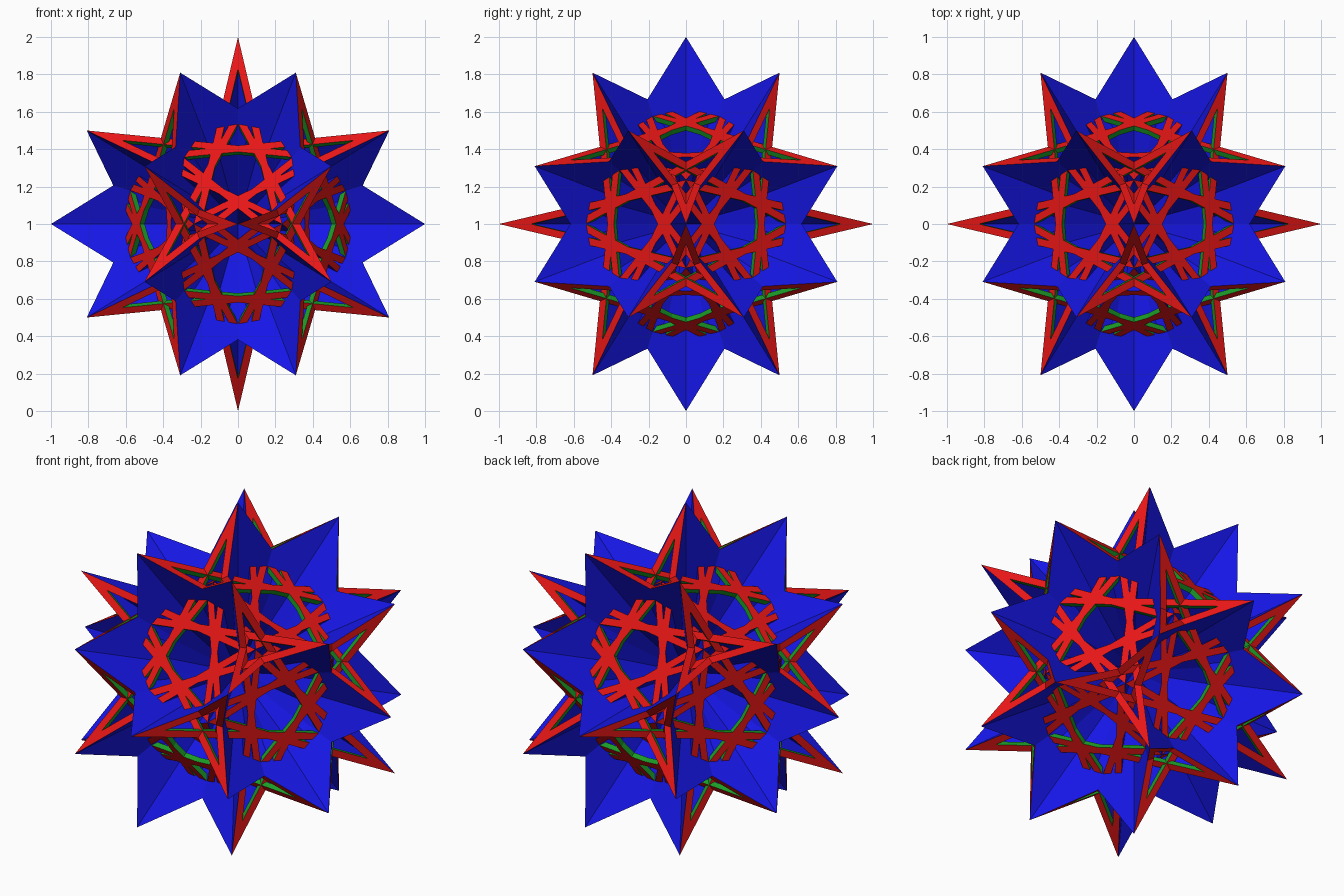
import bpy, bmesh, math
from mathutils import Vector

if "Cube" in bpy.data.objects:
    bpy.data.objects.remove(bpy.data.objects["Cube"])

PHI = (1 + math.sqrt(5)) / 2
CENTRE = Vector((0, 0, 1))


def signed_cyclic(a, b, c):
    """All sign changes and cyclic shifts of one point, without repeats."""
    points = set()
    for sa in (1, -1):
        for sb in (1, -1):
            for sc in (1, -1):
                p = (a * sa + 0.0, b * sb + 0.0, c * sc + 0.0)
                for k in range(3):
                    points.add(tuple(q + 0.0 for q in p[k:] + p[:k]))
    return [Vector(p) for p in sorted(points)]


def material(name, colour):
    m = bpy.data.materials.new(name)
    m.diffuse_color = (*colour, 1)
    m.use_nodes = True
    m.node_tree.nodes["Principled BSDF"].inputs["Base Color"].default_value = m.diffuse_color
    return m


def make_object(name, quads, mat):
    mesh = bpy.data.meshes.new(name)
    bm = bmesh.new()
    for quad in quads:
        bm.faces.new([bm.verts.new(p + CENTRE) for p in quad])
    bmesh.ops.remove_doubles(bm, verts=bm.verts, dist=1e-5)
    bm.to_mesh(mesh)
    bm.free()
    mesh.materials.append(mat)
    obj = bpy.data.objects.new(name, mesh)
    bpy.context.collection.objects.link(obj)


red = material("red", (0.8, 0.008, 0.008))
blue = material("blue", (0.008, 0.008, 0.8))
green = material("green", (0.01, 0.32, 0.02))

# Thirty spike tips, twenty notch corners and twelve star directions
tips = signed_cyclic(1, 0, 0) + signed_cyclic(PHI / 2, 1 / (2 * PHI), 0.5)
k = 1 / PHI ** 2
notches = signed_cyclic(k, k, k) + signed_cyclic(k / PHI, k * PHI, 0)
axes = [a.normalized() for a in signed_cyclic(0, PHI, 1)]

# Blue rhombi through the middle, two crossing at every spike
rhombi = []
for t in tips:
    if tuple(t) < tuple(-t):
        continue
    for n in notches:
        if abs(t.dot(n)) < 1e-4 and tuple(n) > tuple(-n):
            rhombi.append([t, n, -t, -n])
make_object("crossing_rhombi", rhombi, blue)

# Red star frames, with green walls along their inner edges
INNER = 0.4016 / 0.8507      # notch radius over tip radius
FRAME = 0.765                # inner outline over outer outline
DEPTH = 0.03
strips, walls = [], []
for a in axes:
    ring = [t for t in tips if abs(t.dot(a) - 0.5257) < 0.01]
    c = a * ring[0].dot(a)
    u = (ring[0] - c).normalized()
    w = a.cross(u)
    ring.sort(key=lambda t: math.atan2((t - c).dot(w), (t - c).dot(u)))
    for i in range(5):
        tip = ring[i] - c
        for step in (2, 3):
            notch = (ring[(i + step) % 5] - c) * INNER
            quad = [c + tip, c + notch, c + notch * FRAME, c + tip * FRAME]
            if (quad[1] - quad[0]).cross(quad[2] - quad[0]).dot(a) < 0:
                quad.reverse()
            strips.append(quad)
            p, q = c + tip * FRAME, c + notch * FRAME
            walls.append([p, q, q - a * DEPTH, p - a * DEPTH])
make_object("star_frames", strips, red)
make_object("frame_inner_walls", walls, green)
